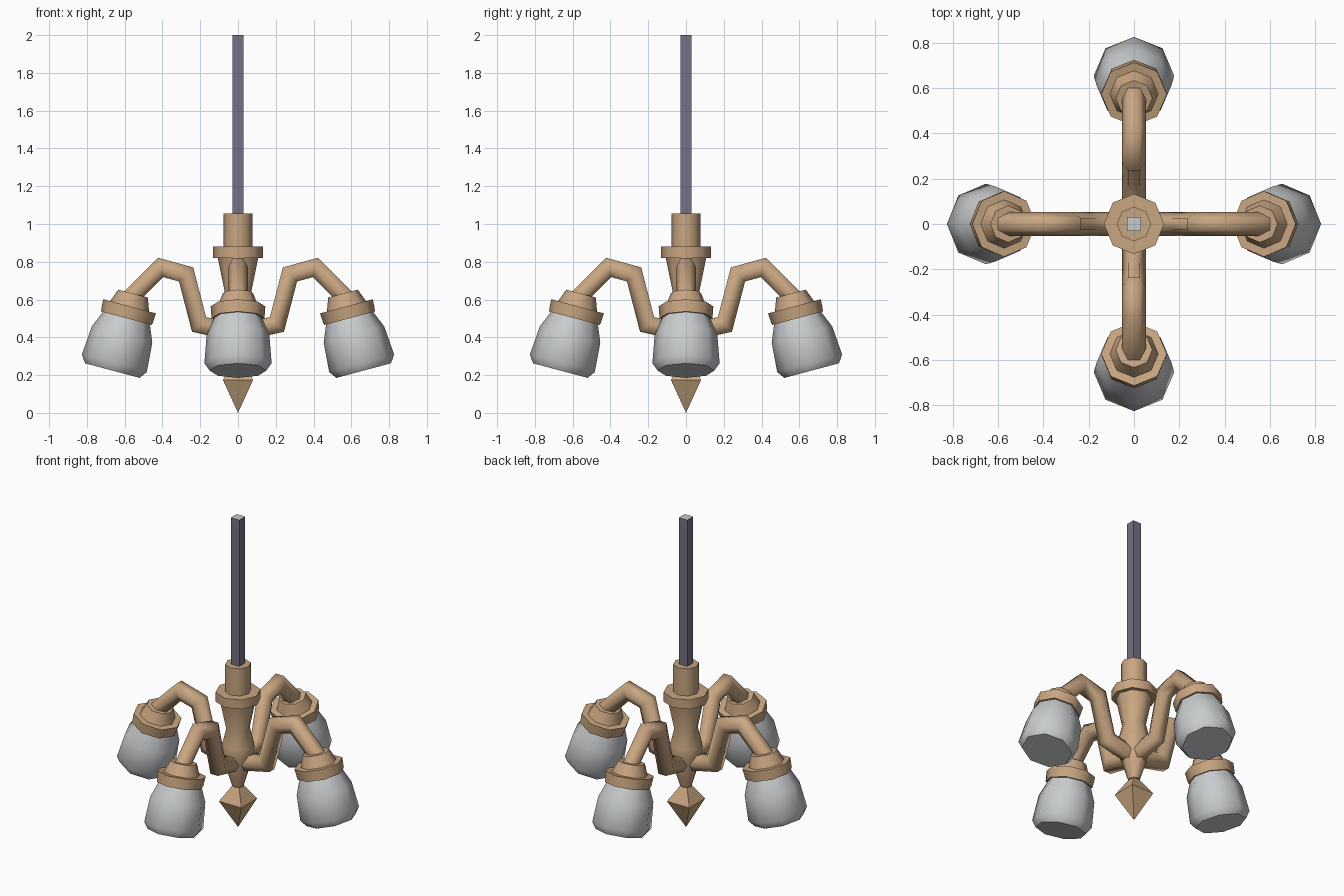
import bpy, bmesh, math
from mathutils import Matrix, Vector

cube = bpy.data.objects.get("Cube")
if cube:
    bpy.data.objects.remove(cube, do_unlink=True)


def material(name, colour):
    mat = bpy.data.materials.new(name)
    mat.use_nodes = True
    mat.diffuse_color = (*colour, 1)
    mat.node_tree.nodes["Principled BSDF"].inputs["Base Color"].default_value = (*colour, 1)
    return mat


BRASS = material("warm_tan", (0.58, 0.38, 0.22))
IRON = material("slate_purple", (0.18, 0.165, 0.23))
GLASS = material("pale_grey", (0.58, 0.60, 0.61))


def skin(name, rings, mats, matrix=Matrix(), smooth=48):
    """Join rings of points into a capped tube."""
    bm = bmesh.new()
    loops = [[bm.verts.new(p) for p in ring] for ring in rings]
    for low, high in zip(loops, loops[1:]):
        n = len(low)
        for i in range(n):
            j = (i + 1) % n
            bm.faces.new((low[i], low[j], high[j], high[i]))
    bm.faces.new(loops[0])
    bm.faces.new(loops[-1])
    bmesh.ops.remove_doubles(bm, verts=bm.verts, dist=0.0005)
    bmesh.ops.recalc_face_normals(bm, faces=bm.faces)
    mesh = bpy.data.meshes.new(name)
    bm.to_mesh(mesh)
    bm.free()
    for mat in mats:
        mesh.materials.append(mat)
    obj = bpy.data.objects.new(name, mesh)
    obj.matrix_world = matrix
    bpy.context.collection.objects.link(obj)
    if smooth:
        bpy.ops.object.select_all(action='DESELECT')
        obj.select_set(True)
        bpy.context.view_layer.objects.active = obj
        bpy.ops.object.shade_smooth_by_angle(angle=math.radians(smooth))
    return obj


def lathe(name, profile, mats, sides=8, turn=0.0, **options):
    """Spin (radius, height) pairs around z."""
    angles = [turn + math.tau * i / sides for i in range(sides)]
    rings = [[(r * math.cos(a), r * math.sin(a), z) for a in angles] for r, z in profile]
    return skin(name, rings, mats, **options)


def sweep(name, path, radius, sides, mats, **options):
    """Mitred tube along a path of (x, z) points."""
    pts = [Vector((x, 0, z)) for x, z in path]
    rings = []
    for i, p in enumerate(pts):
        before = (p - pts[i - 1]).normalized() if i else (pts[1] - p).normalized()
        after = (pts[i + 1] - p).normalized() if i < len(pts) - 1 else before
        tangent = (before + after).normalized()
        across = Vector((0, 1, 0))
        up = tangent.cross(across) / max(0.5, tangent.dot(before))
        angles = [math.tau * k / sides for k in range(sides)]
        rings.append([p + radius * (across * math.cos(a) + up * math.sin(a)) for a in angles])
    return skin(name, rings, mats, **options)


# Square hanging rod with a pale end
root = math.sqrt(2)
rod = lathe("hanging_rod", [(0.03 * root, 1.0), (0.03 * root, 2.0)], [IRON, GLASS],
            sides=4, turn=math.pi / 4, smooth=0)
for face in rod.data.polygons:
    face.material_index = int(face.normal.z > 0.9)

# Central turned column with collar
lathe("hub_column", [(0.035, 0.27), (0.1, 0.48), (0.095, 0.54), (0.07, 0.64), (0.107, 0.82),
                     (0.133, 0.82), (0.133, 0.88), (0.076, 0.88), (0.076, 1.055)], [BRASS])

# Square pointed finial
lathe("bottom_finial", [(0, 0), (0.08 * root, 0.175), (0, 0.31)], [BRASS],
      sides=4, turn=math.pi / 4, smooth=0)

# Four arms, each with a tilted lamp holder and shade
arm_path = [(0.03, 0.43), (0.206, 0.468), (0.275, 0.733), (0.41, 0.77), (0.57, 0.61)]
tilt = Matrix.Translation((0.574, 0, 0.564)) @ Matrix.Rotation(math.radians(-15), 4, 'Y')
for i, side in enumerate(("left", "back", "right", "front")):
    spin = Matrix.Rotation(i * math.pi / 2, 4, 'Z')
    sweep(side + "_arm", arm_path, 0.053, 6, [BRASS], matrix=spin, smooth=61)
    lathe(side + "_lamp_holder", [(0.125, -0.065), (0.14, -0.065), (0.145, 0), (0.107, 0), (0.081, 0.07)],
          [BRASS], matrix=spin @ tilt)
    lathe(side + "_lamp_shade", [(0.15, -0.352), (0.178, -0.312), (0.166, -0.155), (0.127, -0.06)],
          [GLASS], matrix=spin @ tilt)
